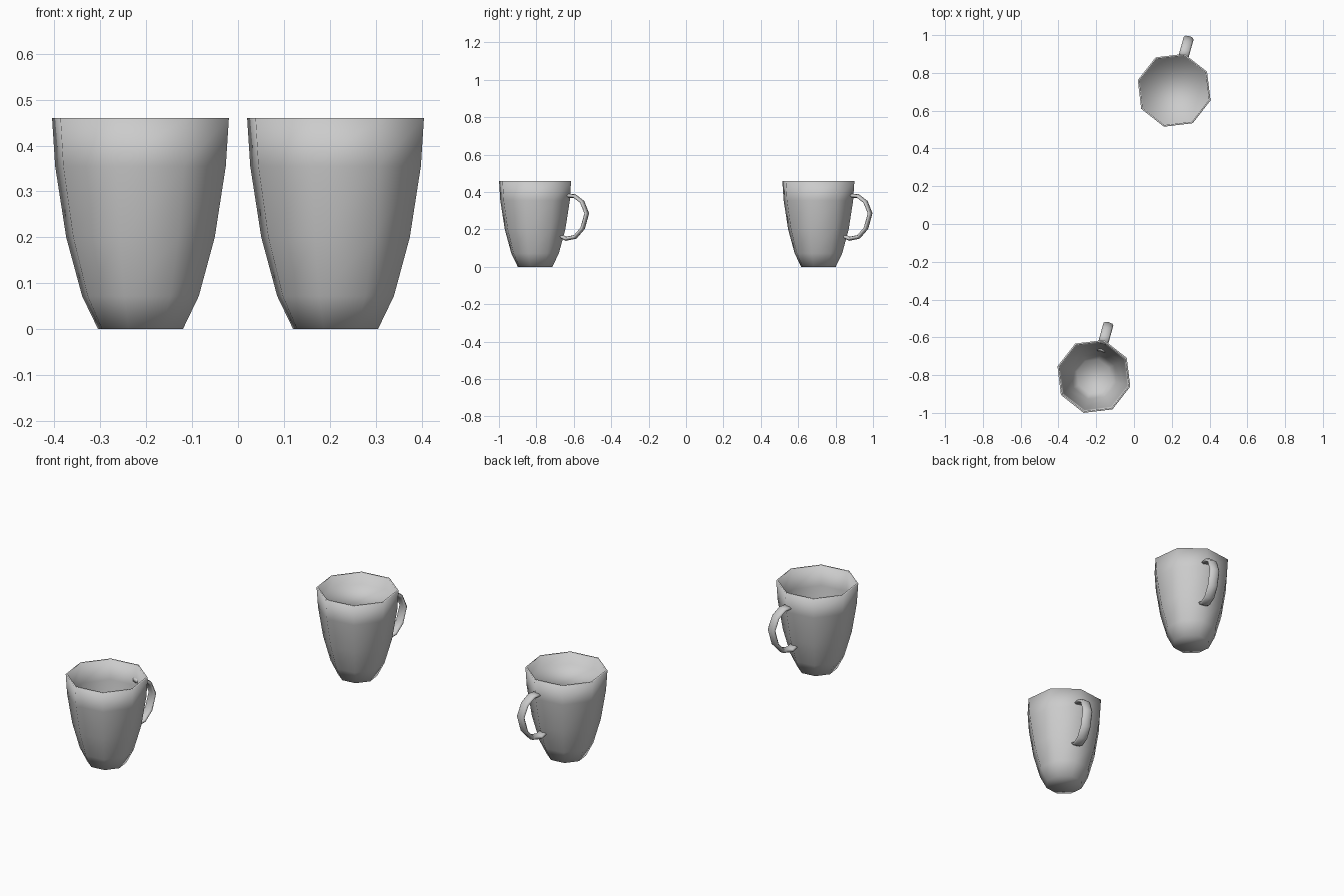
import bpy, bmesh
from math import cos, sin, pi, radians
from mathutils import Matrix, Vector

cube = bpy.data.objects.get("Cube")
if cube:
    bpy.data.objects.remove(cube)

# One plain ceramic colour
ceramic = bpy.data.materials.new("grey_ceramic")
ceramic.use_nodes = True
ceramic.diffuse_color = (0.6, 0.6, 0.6, 1)
ceramic.node_tree.nodes["Principled BSDF"].inputs["Base Color"].default_value = (0.6, 0.6, 0.6, 1)

SIDES = 8
TURN = radians(74.4)   # handle direction, also a corner of the octagon
WALL = 0.009

# Cup profile as (radius, height)
OUTER = [(0.096, 0), (0.132, 0.072), (0.168, 0.2), (0.193, 0.355), (0.2, 0.46)]
# Handle centre line as (distance from cup axis, height), top to bottom
GRIP = [(0.179, 0.381), (0.22, 0.378), (0.261, 0.348), (0.287, 0.286),
        (0.264, 0.206), (0.223, 0.16), (0.172, 0.15), (0.14, 0.166)]


def skin(name, rings, place):
    """Bridge successive rings of points and cap both ends."""
    bm = bmesh.new()
    loops = [[bm.verts.new(p) for p in ring] for ring in rings]
    for a, b in zip(loops, loops[1:]):
        n = len(a)
        for i in range(n):
            j = (i + 1) % n
            bm.faces.new((a[i], a[j], b[j], b[i]))
    bm.faces.new(loops[0][::-1])
    bm.faces.new(loops[-1])
    bmesh.ops.recalc_face_normals(bm, faces=bm.faces)
    for f in bm.faces:
        f.smooth = True
    mesh = bpy.data.meshes.new(name)
    bm.to_mesh(mesh)
    bm.free()
    mesh.materials.append(ceramic)
    obj = bpy.data.objects.new(name, mesh)
    obj.matrix_world = place
    bpy.context.collection.objects.link(obj)


def radius_at(z):
    """Outer radius of the cup at a height."""
    for (r0, z0), (r1, z1) in zip(OUTER, OUTER[1:]):
        if z <= z1:
            return r0 + (r1 - r0) * (z - z0) / (z1 - z0)
    return OUTER[-1][0]


def circle(r, z):
    return [(r * cos(2 * pi * i / SIDES), r * sin(2 * pi * i / SIDES), z)
            for i in range(SIDES)]


def cup_body(name, floor, place):
    """Octagonal shell whose inside ends in a flat surface at floor height."""
    inner = [(r - WALL, z) for r, z in reversed(OUTER) if z > floor + 0.01]
    inner.append((radius_at(floor) - WALL, floor))
    skin(name, [circle(r, z) for r, z in OUTER + inner], place)


def cup_handle(name, place):
    """Flat oval strap swept along the grip line."""
    pts = [Vector((r, 0, z)) for r, z in GRIP]
    side = Vector((0, 1, 0))
    rings = []
    for i, p in enumerate(pts):
        along = (pts[min(i + 1, len(pts) - 1)] - pts[max(i - 1, 0)]).normalized()
        out = along.cross(side)
        rings.append([p + side * 0.027 * cos(2 * pi * k / SIDES)
                      + out * 0.011 * sin(2 * pi * k / SIDES) for k in range(SIDES)])
    skin(name, rings, place)


# Empty cup in front, filled cup behind
for label, x, y, floor in (("front", -0.2125, -0.807, 0.012),
                           ("back", 0.2125, 0.708, 0.4)):
    place = Matrix.Translation((x, y, 0)) @ Matrix.Rotation(TURN, 4, "Z")
    cup_body(label + "_cup_body", floor, place)
    cup_handle(label + "_cup_handle", place)
